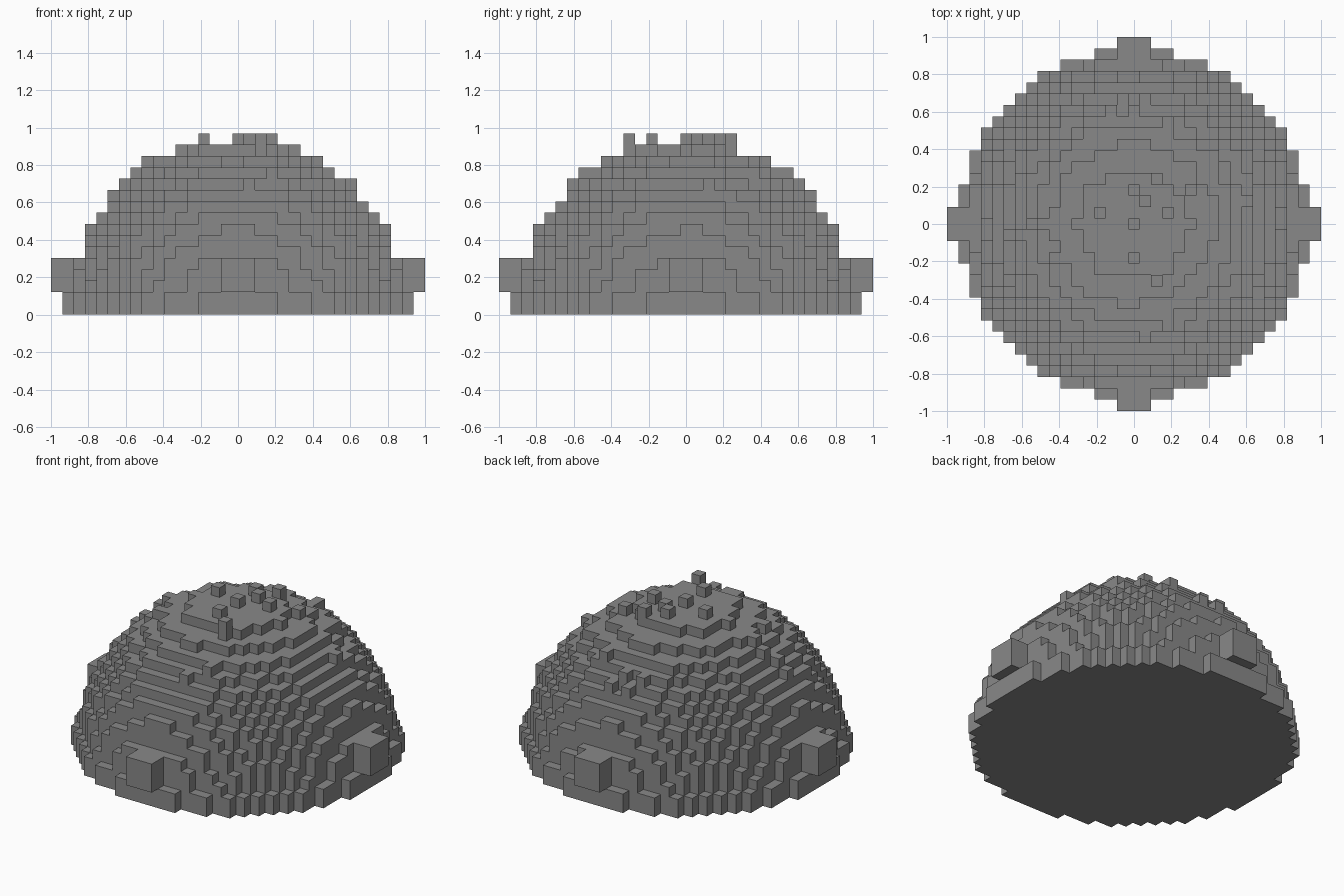
import bpy, bmesh, math, random
from mathutils import Matrix, Vector

if "Cube" in bpy.data.objects:
    bpy.data.objects.remove(bpy.data.objects["Cube"], do_unlink=True)

random.seed(4)
U = 2 / 33          # block size
R = 15              # dome radius in blocks
BASE = 2            # plinth height in blocks

grey = bpy.data.materials.new("stone grey")
grey.use_nodes = True
grey.diffuse_color = (0.25, 0.25, 0.25, 1)
grey.node_tree.nodes["Principled BSDF"].inputs["Base Color"].default_value = grey.diffuse_color


def finish(bm, name):
    mesh = bpy.data.meshes.new(name)
    bm.to_mesh(mesh)
    bm.free()
    mesh.materials.append(grey)
    obj = bpy.data.objects.new(name, mesh)
    bpy.context.collection.objects.link(obj)
    return obj


# Column heights: round plinth, rounded dome, a few raised blocks
studs = {(0, 0), (0, -3), (-3, 1), (3, 1), (0, 3), (1, 2), (2, 4), (2, -5)}


def column(x, y):
    d = x * x + y * y
    if d > 237:
        return 0
    s = math.sqrt(max(R * R - d, 0))
    h = s + 0.3 + 0.55 * s / R + random.uniform(-0.04, 0.12)
    if 10 < s < 14 and random.random() < 0.12:
        h += random.uniform(0.4, 0.9)
    h = max(BASE, min(int(h), R))
    return R + 1 if (x, y) in studs else h


span = range(-R, R + 1)
height = {(x, y): column(x, y) for x in span for y in span}

# Dome: outer faces of the block columns
bm = bmesh.new()


def quad(*corners):
    bm.faces.new([bm.verts.new(Vector(c) * U) for c in corners])


for (x, y), h in height.items():
    if not h:
        continue
    a, b, c, d = x - .5, x + .5, y - .5, y + .5
    quad((a, c, h), (b, c, h), (b, d, h), (a, d, h))
    quad((a, d, 0), (b, d, 0), (b, c, 0), (a, c, 0))
    sides = (((1, 0), (b, c), (b, d)), ((-1, 0), (a, d), (a, c)),
             ((0, 1), (b, d), (a, d)), ((0, -1), (a, c), (b, c)))
    for (dx, dy), p, q in sides:
        for z in range(height.get((x + dx, y + dy), 0), h):
            quad((*p, z), (*q, z), (*q, z + 1), (*p, z + 1))
bmesh.ops.remove_doubles(bm, verts=bm.verts, dist=U / 100)
finish(bm, "stepped_dome")

# Four square knobs overhanging the plinth
for i, side in enumerate(("left", "back", "right", "front")):
    bm = bmesh.new()
    place = (Matrix.Rotation(i * math.pi / 2, 4, "Z")
             @ Matrix.Translation((15.5 * U, 0, 3.5 * U))
             @ Matrix.Diagonal((2 * U, 3 * U, 3 * U, 1)))
    bmesh.ops.create_cube(bm, size=1, matrix=place)
    finish(bm, side + "_knob")
